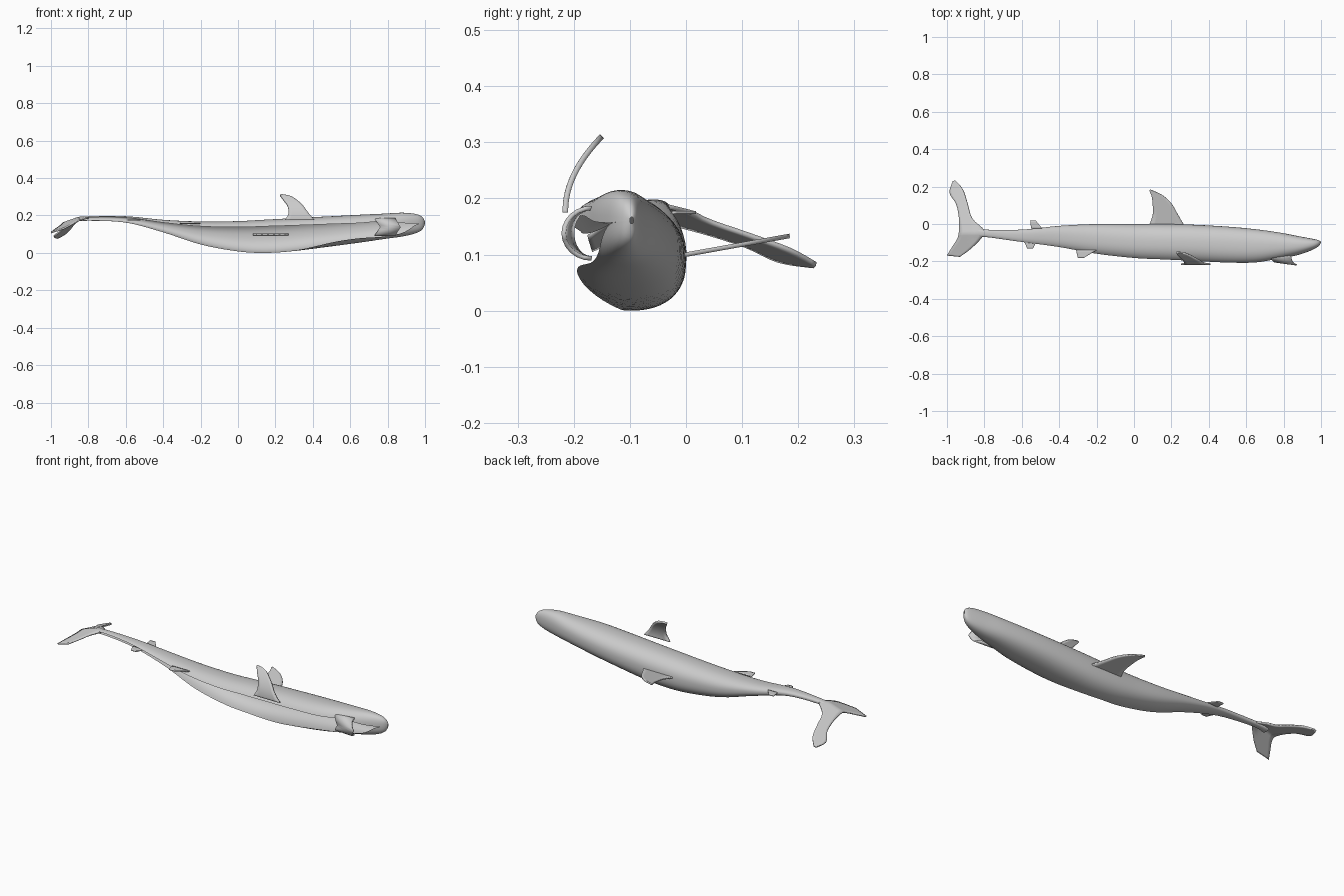
import bpy
import math

cube = bpy.data.objects.get("Cube")
if cube:
    bpy.data.objects.remove(cube)

grey = bpy.data.materials.new("skin grey")
grey.use_nodes = True
grey.diffuse_color = (0.6, 0.6, 0.6, 1)
grey.node_tree.nodes["Principled BSDF"].inputs["Base Color"].default_value = (0.6, 0.6, 0.6, 1)


def smooth_rows(rows, steps):
    """Pass a smooth curve through rows of numbers."""
    out = []
    for i in range(len(rows) - 1):
        a, b = rows[max(i - 1, 0)], rows[i]
        c, d = rows[i + 1], rows[min(i + 2, len(rows) - 1)]
        for s in range(steps):
            t = s / steps
            out.append([q + 0.5 * t * (r - p + t * (2 * p - 5 * q + 4 * r - w + t * (3 * (q - r) + w - p)))
                        for p, q, r, w in zip(a, b, c, d)])
    return out + [list(rows[-1])]


def sheet(name, grid, thick=0.0):
    """Skin a grid of points, with optional thickness."""
    n = len(grid[0])
    verts = [p for row in grid for p in row]
    faces = [(i * n + j, i * n + j + 1, (i + 1) * n + j + 1, (i + 1) * n + j)
             for i in range(len(grid) - 1) for j in range(n - 1)]
    mesh = bpy.data.meshes.new(name)
    mesh.from_pydata(verts, [], faces)
    mesh.validate()
    mesh.materials.append(grey)
    obj = bpy.data.objects.new(name, mesh)
    bpy.context.collection.objects.link(obj)
    if thick:
        mod = obj.modifiers.new("thickness", "SOLIDIFY")
        mod.thickness = thick
        mod.offset = 0
    bpy.ops.object.select_all(action="DESELECT")
    obj.select_set(True)
    bpy.context.view_layer.objects.active = obj
    bpy.ops.object.shade_smooth_by_angle(angle=math.radians(50))
    return obj


def fin(name, rows, place, thick=0.006, across=6):
    """Blade between paired leading and trailing edge points, bent by place."""
    grid = []
    for ax, ah, bx, bh in smooth_rows(rows, 4):
        grid.append([place(ax + (bx - ax) * k / across, ah + (bh - ah) * k / across)
                     for k in range(across + 1)])
    sheet(name, grid, thick)


# Body shell, open along the belly: x, y min, y max, z min, z max, arc start, arc end
stations = [
    (-0.88, -0.075, -0.02, 0.165, 0.18, 165, -120),
    (-0.8, -0.07, -0.03, 0.172, 0.196, 160, -110),
    (-0.6, -0.1, -0.03, 0.162, 0.196, 150, -100),
    (-0.4, -0.13, -0.01, 0.11, 0.177, 150, -95),
    (-0.2, -0.17, 0.0, 0.045, 0.168, 148, -95),
    (0.0, -0.195, 0.0, 0.008, 0.17, 147, -92),
    (0.15, -0.203, 0.0, 0.0, 0.178, 147, -92),
    (0.3, -0.208, -0.003, 0.01, 0.186, 150, -105),
    (0.5, -0.214, -0.014, 0.035, 0.196, 155, -135),
    (0.65, -0.21, -0.028, 0.055, 0.204, 160, -140),
    (0.78, -0.188, -0.046, 0.074, 0.21, 160, -130),
    (0.88, -0.165, -0.065, 0.088, 0.215, 175, -140),
    (0.95, -0.14, -0.078, 0.105, 0.208, 180, -175),
    (0.985, -0.12, -0.086, 0.125, 0.192, 180, -180),
    (1.0, -0.1, -0.094, 0.155, 0.167, 180, -180),
]


def power(v, e):
    return math.copysign(abs(v) ** e, v)


body = []
for x, y0, y1, z0, z1, start, end in smooth_rows(stations, 5):
    ring = []
    for k in range(33):
        a = math.radians(start + (end - start) * k / 32)
        ring.append((x, (y0 + y1) / 2 + (y1 - y0) / 2 * power(math.cos(a), 0.85),
                     (z0 + z1) / 2 + (z1 - z0) / 2 * power(math.sin(a), 0.85)))
    body.append(ring)
sheet("body_shell", body)

# Large fin on the back
fin("dorsal_fin",
    [(0.27, -0.01, 0.08, -0.01), (0.235, 0.05, 0.1, 0.05), (0.2, 0.11, 0.1, 0.1),
     (0.15, 0.155, 0.095, 0.145), (0.085, 0.185, 0.083, 0.178)],
    lambda x, y: (x, y, 0.1 + 0.18 * y), 0.008)

# Curved side fin standing upright
fin("pectoral_fin",
    [(0.41, 0.175, 0.25, 0.175), (0.375, 0.215, 0.27, 0.21), (0.34, 0.26, 0.265, 0.25),
     (0.285, 0.3, 0.245, 0.28), (0.23, 0.311, 0.225, 0.307)],
    lambda x, z: (x, -0.215 + 3.7 * max(z - 0.178, 0) ** 2, z), 0.01)

# Tail fin, drooping toward the tips
fin("tail_fin",
    [(-0.955, 0.232, -0.968, 0.228), (-0.915, 0.185, -0.985, 0.165),
     (-0.89, 0.11, -0.95, 0.105), (-0.865, 0.03, -0.935, 0.03),
     (-0.8, -0.035, -0.935, -0.04), (-0.82, -0.08, -0.945, -0.08),
     (-0.875, -0.135, -0.97, -0.12), (-0.93, -0.175, -1.0, -0.168)],
    lambda x, y: (x, y, 0.19 - 0.35 * max(0, -0.85 - x) - 0.25 * abs(y + 0.05)), 0.008)

# Small rear fins: name, base front x, base rear x, tip x, base y, tip y, height
for name, front, rear, tip, base, end, z in [
        ("second_dorsal_fin", -0.49, -0.55, -0.555, -0.025, 0.018, 0.175),
        ("anal_fin", -0.52, -0.59, -0.57, -0.09, -0.132, 0.175),
        ("pelvic_fin", -0.2, -0.31, -0.3, -0.14, -0.182, 0.158)]:
    fin(name, [(front, base, rear, base), (tip + 0.03, end, tip, end)],
        lambda x, y, z=z: (x, y, z))

# Lower jaw arch hanging forward of the throat
jaw = []
for x, reach in [(0.76, 0.035), (0.81, 0.042), (0.87, 0.05)]:
    jaw.append([(x - 0.03 * abs(math.cos(math.radians(a))),
                 -0.168 - reach * math.sin(math.radians(a)),
                 0.138 + 0.045 * math.cos(math.radians(a))) for a in range(0, 181, 15)])
sheet("lower_jaw", jaw, 0.008)
